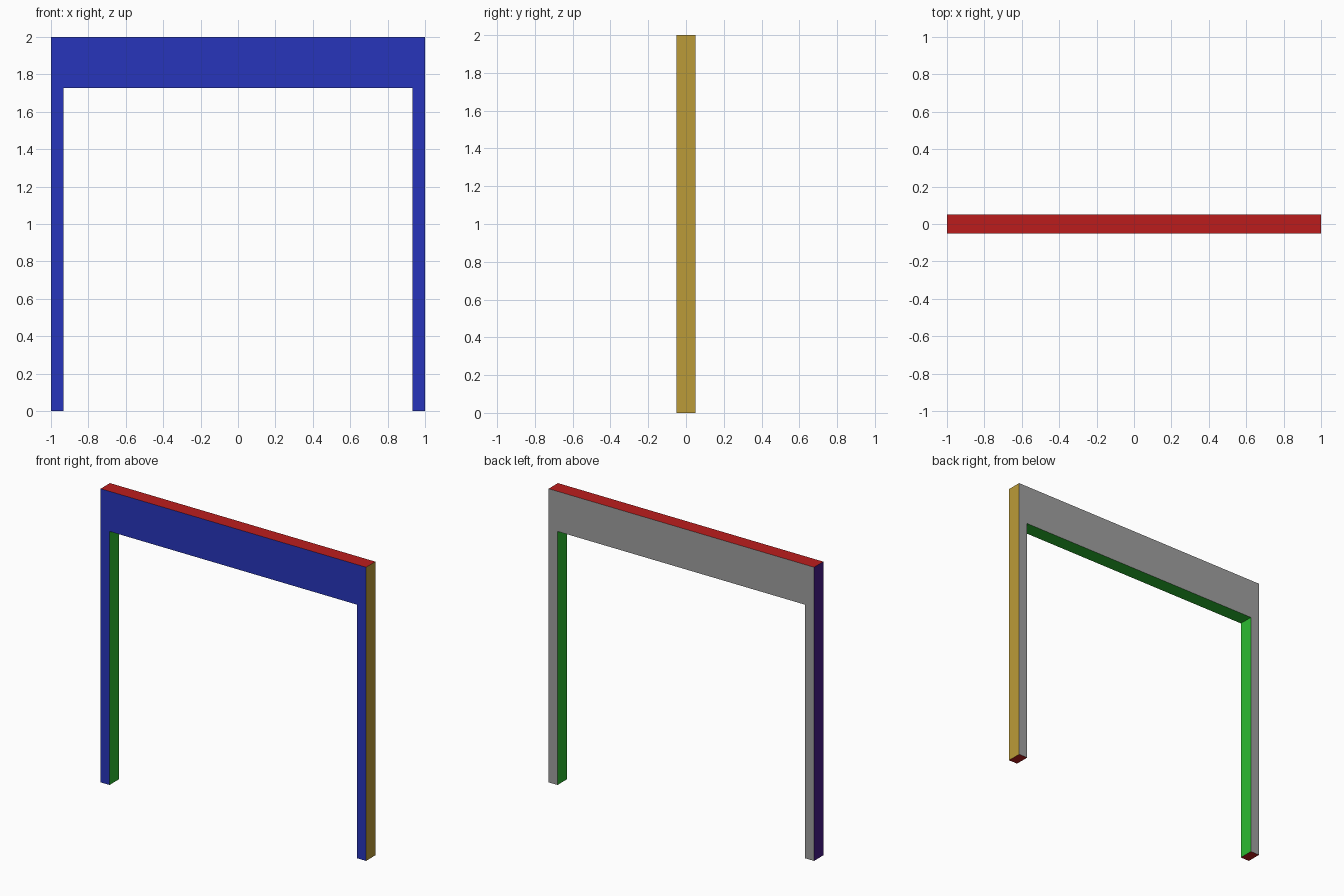
import bpy, bmesh

if "Cube" in bpy.data.objects:
    bpy.data.objects.remove(bpy.data.objects["Cube"])

W, H, D = 1.0, 2.0, 0.05      # half width, height, half depth
IX, IZ = 0.933, 1.727         # opening half width and height

COLOURS = {
    "front_blue": (0.02, 0.035, 0.5, 1),
    "back_grey": (0.35, 0.35, 0.35, 1),
    "right_gold": (0.5, 0.33, 0.04, 1),
    "left_purple": (0.06, 0.01, 0.24, 1),
    "ends_red": (0.5, 0.012, 0.012, 1),
    "opening_green": (0.025, 0.5, 0.03, 1),
}
SLOT = {name: i for i, name in enumerate(COLOURS)}


def face_slot(face):
    n, c = face.normal, face.calc_center_median()
    if abs(n.y) > 0.5:
        return SLOT["front_blue" if n.y < 0 else "back_grey"]
    if abs(n.x) > 0.5:
        if abs(c.x) < W - 0.01:
            return SLOT["opening_green"]
        return SLOT["right_gold" if n.x > 0 else "left_purple"]
    # Lintel underside is green; top and feet are red
    return SLOT["opening_green" if 0.01 < c.z < H - 0.01 else "ends_red"]


# Door frame: arch-shaped profile extruded through its depth
half = [(IX, IZ), (IX, 0), (W, 0), (W, H)]
profile = half + [(-x, z) for x, z in reversed(half)]
bm = bmesh.new()
front = bm.faces.new([bm.verts.new((x, -D, z)) for x, z in profile])
ext = bmesh.ops.extrude_face_region(bm, geom=[front], use_keep_orig=True)
bmesh.ops.translate(bm, vec=(0, 2 * D, 0),
                    verts=[g for g in ext["geom"] if isinstance(g, bmesh.types.BMVert)])
bmesh.ops.recalc_face_normals(bm, faces=bm.faces)
for f in bm.faces:
    f.material_index = face_slot(f)

mesh = bpy.data.meshes.new("door_frame")
bm.to_mesh(mesh)
bm.free()

# One colour per side
for name, rgba in COLOURS.items():
    mat = bpy.data.materials.new(name)
    mat.diffuse_color = rgba
    mat.use_nodes = True
    mat.node_tree.nodes["Principled BSDF"].inputs["Base Color"].default_value = mat.diffuse_color
    mesh.materials.append(mat)

bpy.context.collection.objects.link(bpy.data.objects.new("door_frame", mesh))
